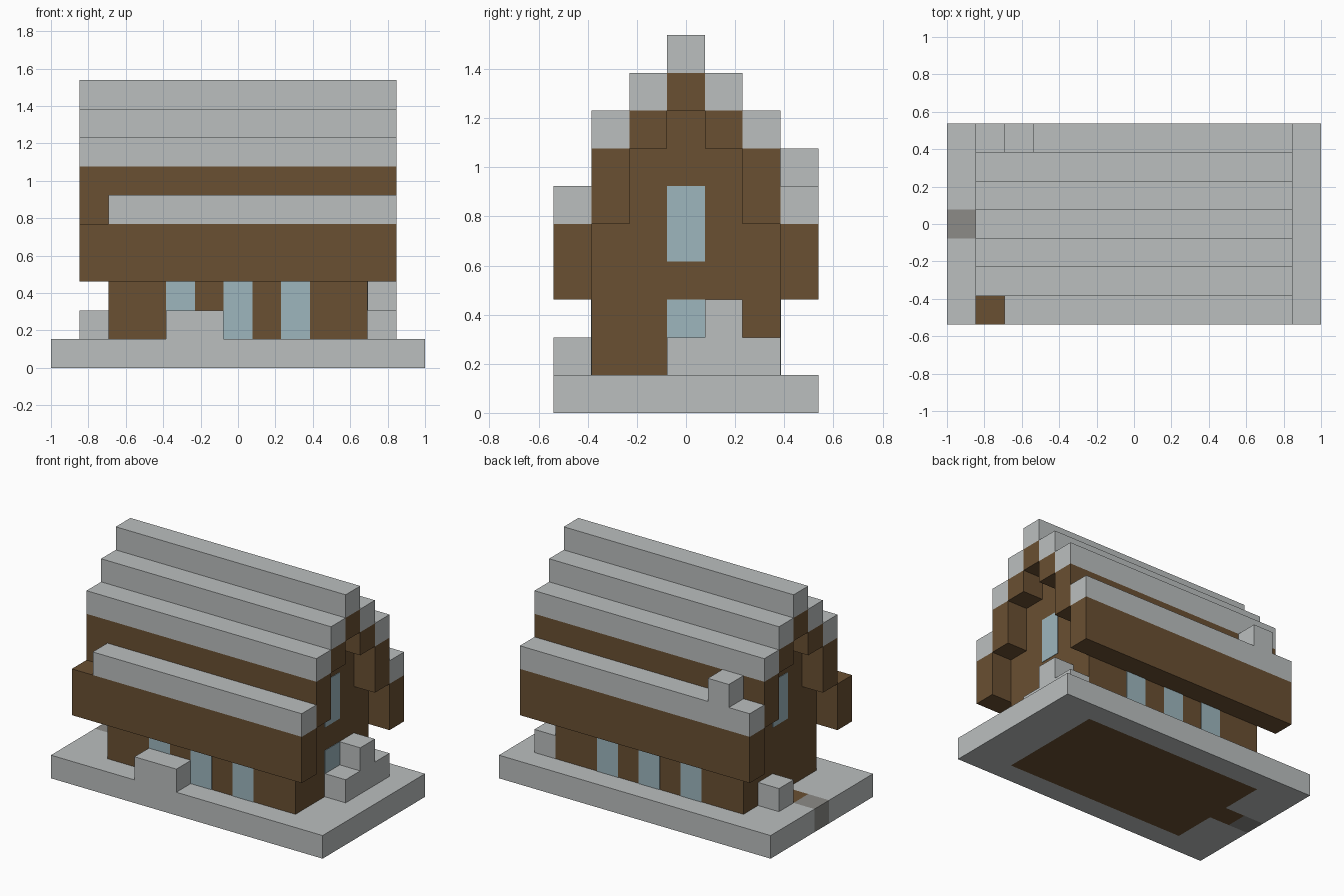
import bpy
import bmesh
from mathutils import Matrix, Vector

cube = bpy.data.objects.get("Cube")
if cube:
    bpy.data.objects.remove(cube, do_unlink=True)

U = 2 / 13                               # one block
ORIGIN = Vector((-6.5, -3.5, 0)) * U     # lower front corner of the plot


def make_material(name, colour):
    mat = bpy.data.materials.new(name)
    mat.use_nodes = True
    mat.diffuse_color = (*colour, 1)
    mat.node_tree.nodes["Principled BSDF"].inputs["Base Color"].default_value = (*colour, 1)
    return mat


STONE = make_material("pale_stone", (0.497, 0.521, 0.521))
WOOD = make_material("brown_wood", (0.144, 0.08, 0.032))
GLASS = make_material("blue_glass", (0.337, 0.468, 0.515))
PATH = make_material("dark_stone", (0.262, 0.258, 0.242))


def finish(name, bm, *mats):
    mesh = bpy.data.meshes.new(name)
    bm.to_mesh(mesh)
    bm.free()
    for mat in mats:
        mesh.materials.append(mat)
    obj = bpy.data.objects.new(name, mesh)
    bpy.context.collection.objects.link(obj)
    return obj


def block(name, mat, x, y, z):
    """Box covering the given (start, end) spans, counted in blocks."""
    lo, hi = (Vector(c) for c in zip(x, y, z))
    bm = bmesh.new()
    centre = ORIGIN + (lo + hi) / 2 * U
    size = (hi - lo) * U
    bmesh.ops.create_cube(bm, size=1, matrix=Matrix.Translation(centre) @ Matrix.Diagonal((*size, 1)))
    return finish(name, bm, mat)


def pair(name, mat, x, y, z):
    """The same box on the front and mirrored to the back."""
    block("front_" + name, mat, x, y, z)
    block("back_" + name, mat, x, (7 - y[1], 7 - y[0]), z)


# Base slab with a wooden floor and a dark path stone set into it
bm = bmesh.new()
bmesh.ops.create_grid(bm, x_segments=13, y_segments=7, size=0.5,
                      matrix=Matrix.Diagonal((13 * U, 7 * U, 1, 1)))
top = bmesh.ops.extrude_face_region(bm, geom=bm.faces[:], use_keep_orig=True)["geom"]
bmesh.ops.translate(bm, vec=(0, 0, U), verts=[v for v in top if isinstance(v, bmesh.types.BMVert)])
bmesh.ops.recalc_face_normals(bm, faces=bm.faces[:])
for face in bm.faces:
    x, y, _ = (face.calc_center_median() - face.normal * U / 4) / U
    if abs(y) < 0.5 and x < -5.5:
        face.material_index = 2
    elif (abs(x) < 4.5 and abs(y) < 2.5) or (abs(y) < 0.5 and -5.5 < x < 0):
        face.material_index = 1
finish("base_slab", bm, STONE, WOOD, PATH)

# Wooden house body, narrowing towards the ridge
block("lower_walls", WOOD, (2, 11), (1, 6), (1, 5))
block("attic_walls", WOOD, (2, 11), (2, 5), (5, 7))
block("attic_peak", WOOD, (2, 11), (3, 4), (7, 8))

# Beams that run past the gables, carrying the roof
FULL = (1, 12)
pair("overhang", WOOD, FULL, (0, 1), (3, 5))
pair("middle_beam", WOOD, FULL, (1, 2), (5, 7))
pair("upper_beam", WOOD, FULL, (2, 3), (7, 8))
block("ridge_beam", WOOD, FULL, (3, 4), (8, 9))

# Stepped stone roof, with one block missing at the front right
block("front_eave", STONE, (2, 12), (0, 1), (5, 6))
block("back_eave", STONE, FULL, (6, 7), (5, 6))
pair("middle_roof", STONE, FULL, (1, 2), (7, 8))
pair("upper_roof", STONE, FULL, (2, 3), (8, 9))
block("roof_ridge", STONE, FULL, (3, 4), (9, 10))
block("chimney", STONE, (2, 3), (6, 7), (6, 7))

# Loose stone blocks around the house
block("front_stone", STONE, (4, 6), (0, 1), (1, 2))
block("right_stone", STONE, (1, 2), (4, 5), (1, 2))
block("left_stone_row", STONE, (11, 12), (3, 6), (1, 2))
block("left_stone_top", STONE, (11, 12), (4, 5), (2, 3))

# Thin glass plates on the walls
T = 0.02
for n in (4, 6, 8):
    sill = 2 if n == 4 else 1
    block("front_window", GLASS, (n, n + 1), (1 - T, 1), (sill, 3))
    block("back_window", GLASS, (n, n + 1), (6, 6 + T), (1, 3))
block("left_gable_window", GLASS, (11, 11 + T), (3, 4), (4, 6))
block("right_gable_window", GLASS, (2 - T, 2), (3, 4), (4, 6))
block("left_low_window", GLASS, (11, 11 + T), (3, 4), (2, 3))
